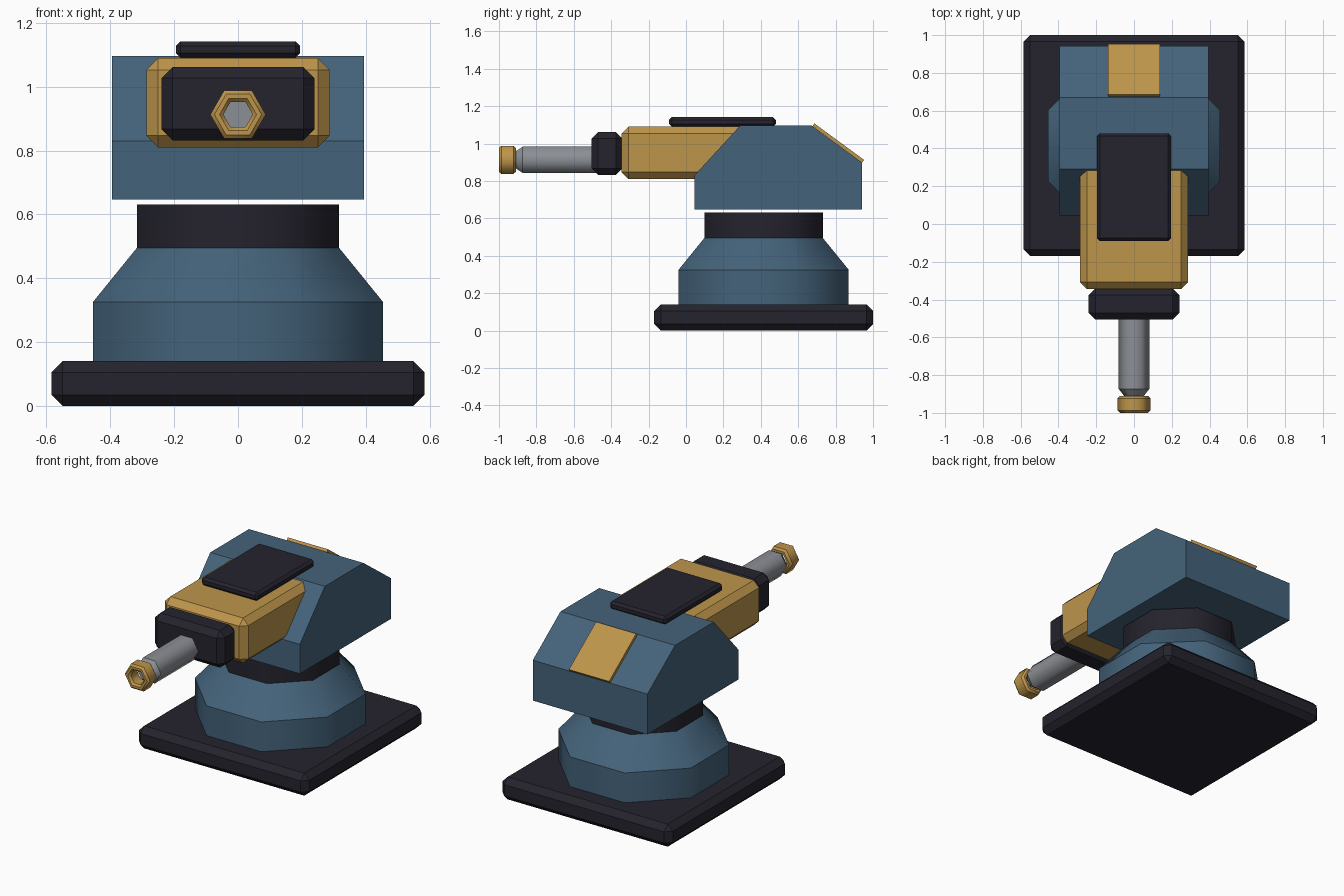
import bpy, bmesh, math
from mathutils import Vector, Matrix

if "Cube" in bpy.data.objects:
    bpy.data.objects.remove(bpy.data.objects["Cube"])


def material(name, rgb):
    m = bpy.data.materials.new(name)
    m.diffuse_color = (*rgb, 1)
    m.use_nodes = True
    m.node_tree.nodes["Principled BSDF"].inputs["Base Color"].default_value = m.diffuse_color
    return m


DARK = material("dark_charcoal", (0.018, 0.017, 0.027))
BLUE = material("slate_blue", (0.058, 0.124, 0.195))
GOLD = material("ochre_gold", (0.51, 0.30, 0.07))
STEEL = material("steel_grey", (0.26, 0.275, 0.30))


def finish(bm, name, mat):
    bmesh.ops.recalc_face_normals(bm, faces=bm.faces)
    me = bpy.data.meshes.new(name)
    bm.to_mesh(me)
    bm.free()
    me.materials.append(mat)
    ob = bpy.data.objects.new(name, me)
    bpy.context.collection.objects.link(ob)
    return ob


def box(name, mat, lo, hi, chamfer=0):
    bm = bmesh.new()
    lo, hi = Vector(lo), Vector(hi)
    bmesh.ops.create_cube(bm, size=1, matrix=Matrix.Translation((lo + hi) / 2)
                          @ Matrix.Diagonal((*(hi - lo), 1)))
    if chamfer:
        bmesh.ops.bevel(bm, geom=bm.edges[:], offset=chamfer, segments=1,
                        affect='EDGES', profile=0.5)
    return finish(bm, name, mat)


def extrude_x(name, mat, profile, half):
    """Solid from a (y, z) profile, centred on x = 0."""
    bm = bmesh.new()
    f = bm.faces.new([bm.verts.new((-half, y, z)) for y, z in profile])
    new = bmesh.ops.extrude_face_region(bm, geom=[f])["geom"]
    bmesh.ops.translate(bm, vec=(2 * half, 0, 0),
                        verts=[v for v in new if isinstance(v, bmesh.types.BMVert)])
    return finish(bm, name, mat)


def lathe(name, mat, profile, sides, matrix, phase=0, ring=False):
    """Few-sided turned part from (radius, height); smooth around, sharp between bands."""
    bm = bmesh.new()
    rows = [[bm.verts.new((r * math.cos(phase + math.tau * i / sides),
                           r * math.sin(phase + math.tau * i / sides), h))
             for i in range(sides)] for r, h in profile]
    pairs = list(zip(rows, rows[1:])) + ([(rows[-1], rows[0])] if ring else [])
    for a, b in pairs:
        for i in range(sides):
            j = (i + 1) % sides
            bm.faces.new((a[i], a[j], b[j], b[i])).smooth = True
    for row in rows:
        for i in range(sides):
            bm.edges.get((row[i], row[(i + 1) % sides])).smooth = False
    if not ring:
        bm.faces.new(rows[0])
        bm.faces.new(rows[-1])
    bm.transform(matrix)
    return finish(bm, name, mat)


# Base plate and octagonal pedestal
box("base_plate", DARK, (-0.585, -0.17, 0), (0.585, 1.0, 0.14), 0.035)
upright = Matrix.Translation((0, 0.415, 0))
k = 1 / math.cos(math.pi / 8)
lathe("pedestal", BLUE, [(0.455 * k, 0.135), (0.455 * k, 0.325), (0.317 * k, 0.495)],
      8, upright, math.pi / 8)
lathe("neck", DARK, [(0.317 * k, 0.495), (0.317 * k, 0.631)], 8, upright, math.pi / 8)

# Head with sloped front and back
extrude_x("head", BLUE, [(0.045, 0.647), (0.942, 0.647), (0.942, 0.898),
                         (0.67, 1.097), (0.29, 1.097), (0.045, 0.83)], 0.394)

# Thin plate lying on the rear slope
a, b = Vector((0.676, 1.093)), Vector((0.942, 0.898))
d = (b - a).normalized()
n = Vector((-d.y, d.x)) * 0.018
extrude_x("rear_panel", GOLD, [a, b, b + n, a + n], 0.138)

# Gun housing, collar and top hatch
box("gun_housing", GOLD, (-0.287, -0.345, 0.81), (0.287, 0.38, 1.09), 0.037)
box("collar", DARK, (-0.24, -0.505, 0.832), (0.24, -0.34, 1.062), 0.035)
box("top_hatch", DARK, (-0.195, -0.09, 1.09), (0.195, 0.48, 1.142), 0.015)

# Hexagonal barrel and open muzzle ring, pointing to -y
forward = Matrix.Translation((0, 0, 0.913)) @ Matrix.Rotation(math.pi / 2, 4, 'X')
lathe("barrel", STEEL, [(0.081, 0.48), (0.081, 0.873), (0.05, 0.913)], 6, forward)
lathe("muzzle_ring", GOLD, [(0.074, 0.91), (0.087, 0.923), (0.087, 0.987), (0.074, 1.0),
                            (0.058, 1.0), (0.046, 0.987), (0.046, 0.923), (0.058, 0.91)],
      6, forward, ring=True)
